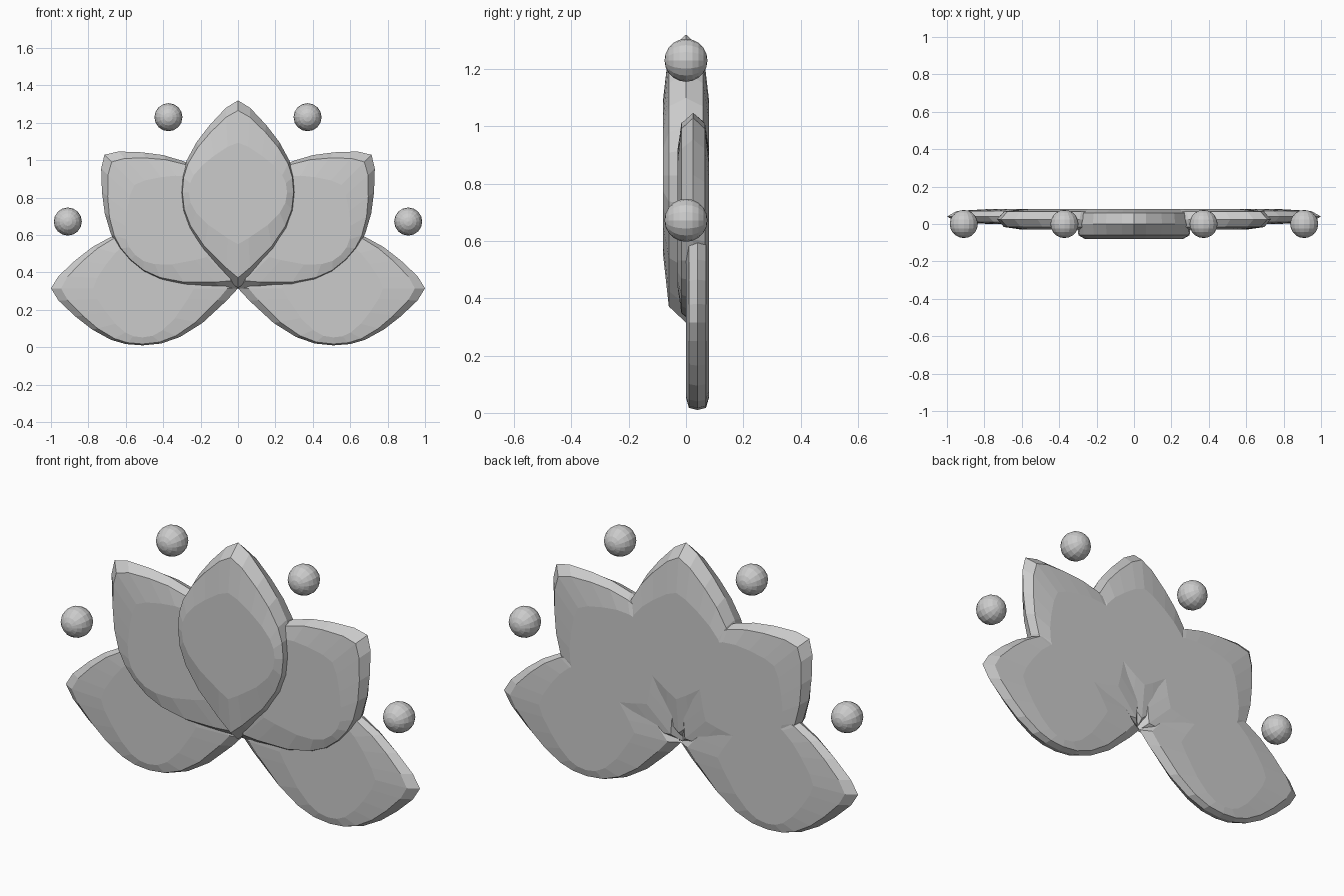
import bpy, bmesh
from math import sin, cos, radians
from mathutils import Matrix

if "Cube" in bpy.data.objects:
    bpy.data.objects.remove(bpy.data.objects["Cube"])

# Half outline of a petal: (distance along axis, half width), base to tip
HALF = [(0, 0), (0.06, 0.065), (0.19, 0.185), (0.31, 0.26), (0.41, 0.295),
        (0.51, 0.305), (0.60, 0.298), (0.68, 0.275), (0.78, 0.22),
        (0.87, 0.15), (0.96, 0.065), (1, 0)]
OUTLINE = HALF + [(s, -w) for s, w in HALF[-2:0:-1]]
BASE_Z = 0.315

# Rings from front to back: (depth fraction, length scale, width scale)
RINGS = [(-1, 0.54, 0.86), (-0.75, 0.89, 0.975), (0, 1, 1),
         (0.75, 0.89, 0.975), (1, 0.54, 0.86)]


def petal(name, angle, length, y_front, y_back):
    a = radians(angle)
    mid, half = (y_front + y_back) / 2, (y_back - y_front) / 2
    bm = bmesh.new()
    loops = []
    for d, ls, ws in RINGS:
        loop = []
        for s, w in OUTLINE:
            s = (0.51 + (s - 0.51) * ls) * length
            w *= ws
            loop.append(bm.verts.new((s * sin(a) + w * cos(a), mid + d * half,
                                      BASE_Z + s * cos(a) - w * sin(a))))
        loops.append(loop)
    n = len(OUTLINE)
    for p, q in zip(loops, loops[1:]):
        for i in range(n):
            j = (i + 1) % n
            bm.faces.new((p[i], p[j], q[j], q[i]))
    bm.faces.new(loops[0])
    bm.faces.new(loops[-1])
    bmesh.ops.recalc_face_normals(bm, faces=bm.faces)
    add(name, bm)


def bead(name, x, z):
    bm = bmesh.new()
    bmesh.ops.create_uvsphere(
        bm, u_segments=16, v_segments=10, radius=0.075,
        matrix=Matrix.Translation((x, 0, z)) @ Matrix.Rotation(radians(90), 4, 'X'))
    add(name, bm)


def add(name, bm):
    mesh = bpy.data.meshes.new(name)
    bm.to_mesh(mesh)
    bm.free()
    bpy.context.collection.objects.link(bpy.data.objects.new(name, mesh))


# Petals fan out from a shared base point
petal("center_petal", 0, 1.005, -0.08, 0.08)
for side, sign in (("right", 1), ("left", -1)):
    petal("middle_petal_" + side, 45 * sign, 1.01, -0.03, 0.08)
    petal("outer_petal_" + side, 90 * sign, 1.0, 0.0, 0.08)
    # Floating beads between the petals
    bead("upper_bead_" + side, 0.372 * sign, 1.23)
    bead("lower_bead_" + side, 0.91 * sign, 0.672)
